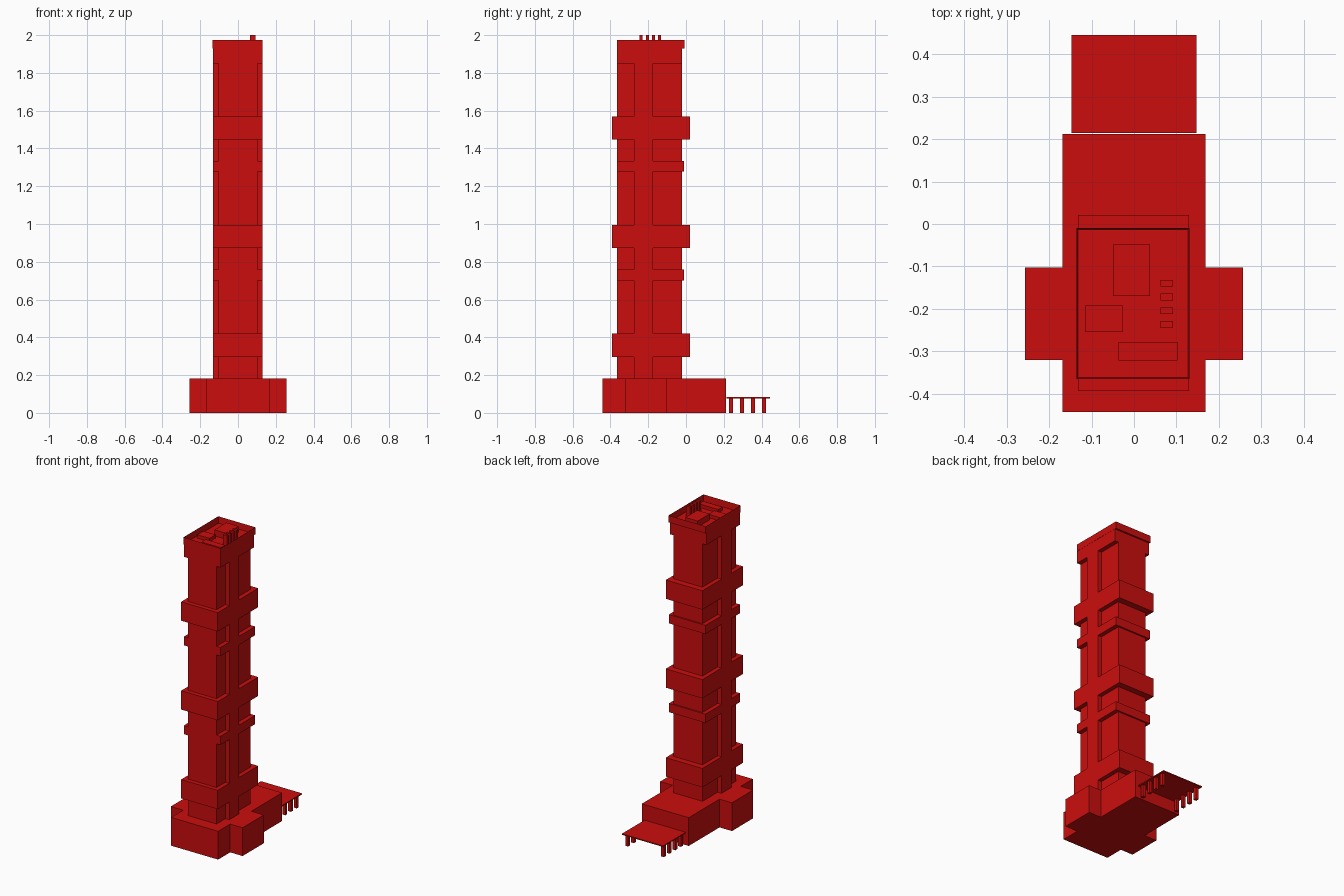
import bpy
import bmesh

cube = bpy.data.objects.get("Cube")
if cube:
    bpy.data.objects.remove(cube, do_unlink=True)

red = bpy.data.materials.new("red")
red.use_nodes = True
COLOUR = (0.6, 0.004, 0.004, 1)
red.diffuse_color = COLOUR
red.node_tree.nodes["Principled BSDF"].inputs["Base Color"].default_value = COLOUR


def finish(name, bm):
    mesh = bpy.data.meshes.new(name)
    bm.to_mesh(mesh)
    bm.free()
    mesh.materials.append(red)
    obj = bpy.data.objects.new(name, mesh)
    bpy.context.collection.objects.link(obj)
    return obj


def prism(name, outline, z0, z1):
    """Extrude a plan outline between two heights."""
    bm = bmesh.new()
    face = bm.faces.new([bm.verts.new((x, y, z0)) for x, y in outline])
    top = bmesh.ops.extrude_face_region(bm, geom=[face])["geom"]
    verts = [v for v in top if isinstance(v, bmesh.types.BMVert)]
    bmesh.ops.translate(bm, verts=verts, vec=(0, 0, z1 - z0))
    bmesh.ops.recalc_face_normals(bm, faces=bm.faces)
    return finish(name, bm)


def box(name, x, y, z):
    return prism(name, [(x[0], y[0]), (x[1], y[0]), (x[1], y[1]), (x[0], y[1])], *z)


# Cross-shaped podium
right_side = [(0.168, -0.443), (0.168, -0.32), (0.257, -0.32),
              (0.257, -0.103), (0.168, -0.103), (0.168, 0.212)]
left_side = [(-x, y) for x, y in reversed(right_side)]
prism("podium", right_side + left_side, 0, 0.183)

# Rear canopy on two rows of posts
box("canopy", (-0.147, 0.147), (0.214, 0.445), (0.077, 0.084))
for side in (-1, 1):
    for i in range(4):
        x, y = side * 0.128, 0.238 + i * 0.0583
        box("canopy_post", (x - 0.01, x + 0.01), (y - 0.01, y + 0.01), (0, 0.077))

# Tower shaft: narrow front and rear with a wider central spine
FRONT, BACK = -0.365, -0.02
WIDE = (-0.132, 0.13)
half = [(0.102, FRONT), (0.102, -0.275), (0.13, -0.275),
        (0.13, -0.175), (0.102, -0.175), (0.102, BACK)]
other = [(-x - 0.002, y) for x, y in reversed(half)]
prism("tower_shaft", half + other, 0.183, 1.85)

# Broad projecting bands and thin ledges
for z in (0.297, 0.872, 1.447):
    box("broad_band", WIDE, (-0.393, 0.021), (z, z + 0.122))
for z in (0.702, 1.277):
    box("thin_ledge", WIDE, (FRONT, -0.01), (z, z + 0.056))

# Crown and hollow parapet
ROOF, RIM = 1.93, 1.975
box("crown", WIDE, (FRONT, BACK), (1.85, ROOF))
parapet = box("parapet", (-0.135, 0.131), (FRONT, -0.009), (ROOF, RIM))
bm = bmesh.new()
bm.from_mesh(parapet.data)
top = max(bm.faces, key=lambda f: f.calc_center_median().z)
bmesh.ops.inset_region(bm, faces=[top], thickness=0.005)
bmesh.ops.translate(bm, verts=list(top.verts), vec=(0, 0, ROOF + 0.003 - RIM))
bm.to_mesh(parapet.data)
bm.free()

# Rooftop plant rooms and vents
box("lift_housing", (-0.05, 0.038), (-0.17, -0.048), (ROOF, 1.972))
box("side_plant_room", (-0.115, -0.026), (-0.254, -0.192), (ROOF, 1.955))
box("front_plant_room", (-0.036, 0.103), (-0.322, -0.278), (ROOF, 1.955))
for i in range(4):
    y = -0.237 + i * 0.0325
    box("roof_vent", (0.063, 0.092), (y - 0.008, y + 0.008), (ROOF, 2.0))
